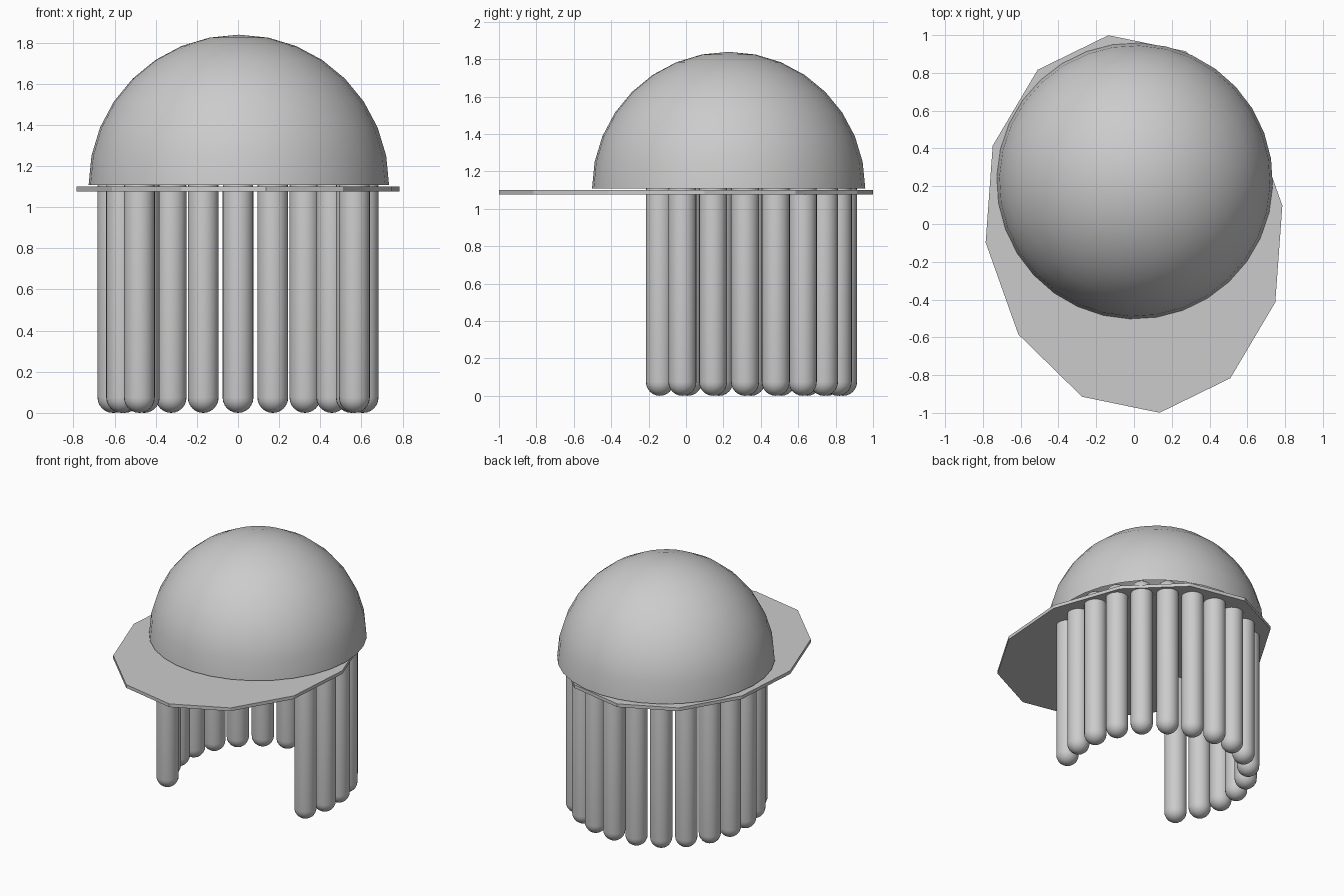
import bpy, bmesh
from math import sin, cos, pi, radians

if "Cube" in bpy.data.objects:
    bpy.data.objects.remove(bpy.data.objects["Cube"])


def make_object(name, bm, smooth_angle=None):
    bmesh.ops.recalc_face_normals(bm, faces=bm.faces)
    mesh = bpy.data.meshes.new(name)
    bm.to_mesh(mesh)
    bm.free()
    obj = bpy.data.objects.new(name, mesh)
    bpy.context.collection.objects.link(obj)
    if smooth_angle:
        bpy.ops.object.select_all(action='DESELECT')
        obj.select_set(True)
        bpy.context.view_layer.objects.active = obj
        bpy.ops.object.shade_smooth_by_angle(angle=radians(smooth_angle))
    return obj


CY = 0.228          # centre of dome and strand ring in y

# Dome: open upper half of a sphere
bm = bmesh.new()
bmesh.ops.create_uvsphere(bm, u_segments=32, v_segments=16, radius=0.731)
bmesh.ops.delete(bm, geom=[v for v in bm.verts if v.co.z < -0.01], context='VERTS')
dome = make_object("dome", bm, 40)
dome.location = (0.004, CY, 1.108)
dome.rotation_euler.z = radians(-2)

# Brim: thin, slightly turned twelve-sided oval plate
bm = bmesh.new()
ring = [bm.verts.new((0.797 * cos(radians(30 * i + 9.8)),
                      1.004 * sin(radians(30 * i + 5.6)), 1.077)) for i in range(12)]
base = bm.faces.new(ring)
top = bmesh.ops.extrude_face_region(bm, geom=[base], use_keep_orig=True)
bmesh.ops.translate(bm, vec=(0, 0, 0.024),
                    verts=[g for g in top["geom"] if isinstance(g, bmesh.types.BMVert)])
make_object("brim", bm)


# Strands: round-ended rods in an open ring around the sides and back
def capsule(name, x, y, radius, height):
    bm = bmesh.new()
    bmesh.ops.create_uvsphere(bm, u_segments=24, v_segments=12, radius=radius)
    equator = [e for e in bm.edges if all(abs(v.co.z) < 1e-4 for v in e.verts)]
    bmesh.ops.split_edges(bm, edges=equator)
    upper = {v for f in bm.faces if f.calc_center_median().z > 0 for v in f.verts}
    lower_rim = [e for e in bm.edges if e.is_boundary]
    for v in bm.verts:
        v.co.z += height - radius if v in upper else radius
    bmesh.ops.bridge_loops(bm, edges=lower_rim)
    obj = make_object(name, bm, 40)
    obj.location = (x, y, 0)


for i in range(-7, 9):
    a = radians(90 + 16.05 * i)
    capsule(f"strand_{i + 8:02d}", 0.612 * cos(a), CY + 0.612 * sin(a - radians(1.5)),
            0.075, 1.17)
